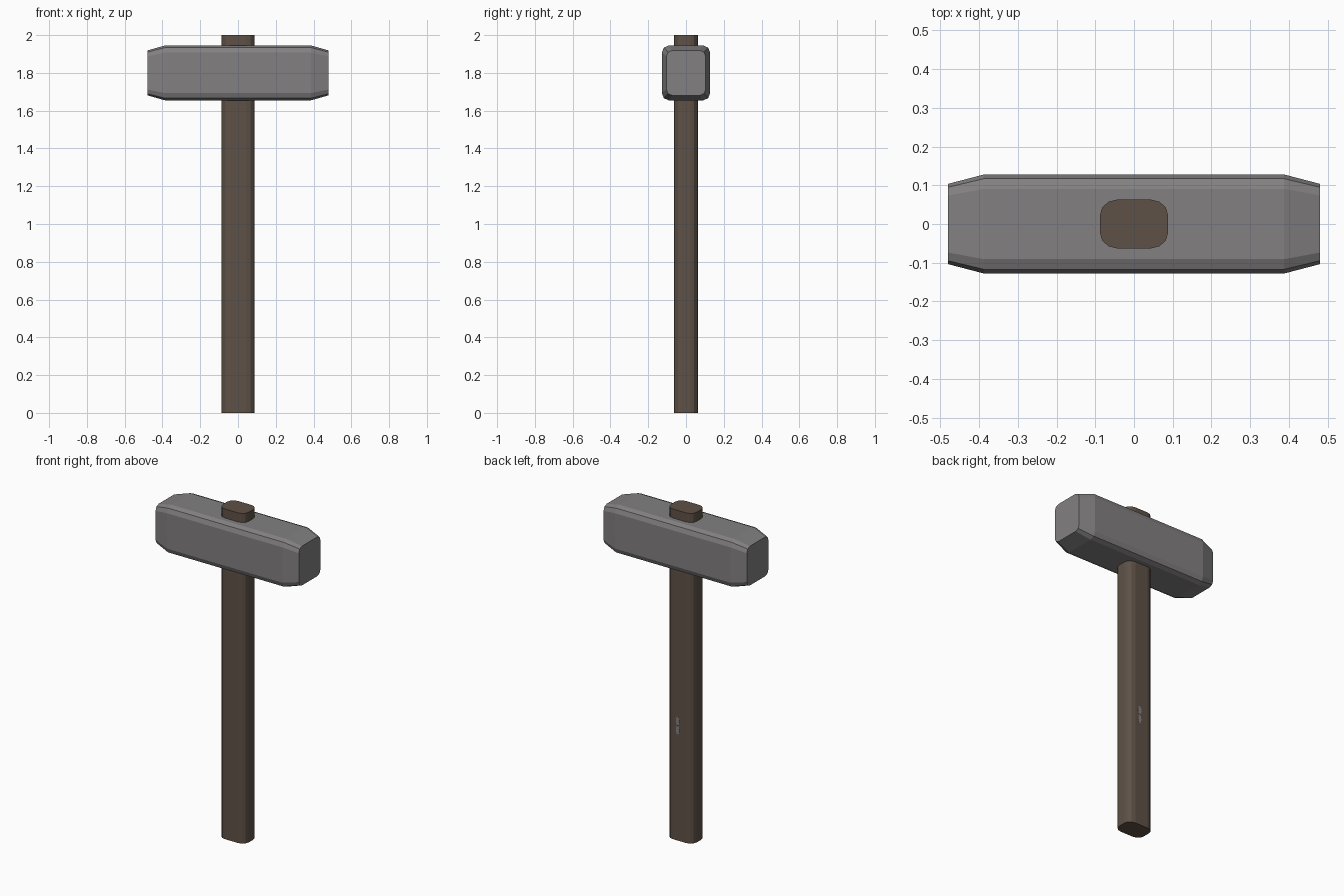
import bpy, bmesh, math
from mathutils import Vector

if "Cube" in bpy.data.objects:
    bpy.data.objects.remove(bpy.data.objects["Cube"])


def material(name, rgb):
    m = bpy.data.materials.new(name)
    m.diffuse_color = (*rgb, 1.0)
    m.use_nodes = True
    m.node_tree.nodes["Principled BSDF"].inputs["Base Color"].default_value = m.diffuse_color
    return m


steel = material("grey steel", (0.225, 0.216, 0.216))
wood = material("dark brown wood", (0.112, 0.083, 0.062))


def rounded_rect(hu, hv, ru, rv, seg):
    """Rounded rectangle outline, anticlockwise, with elliptical corners."""
    pts = []
    for q, (su, sv) in enumerate([(1, 1), (-1, 1), (-1, -1), (1, -1)]):
        for i in range(seg + 1):
            a = math.pi / 2 * (q + i / seg)
            pts.append((su * (hu - ru) + ru * math.cos(a),
                        sv * (hv - rv) + rv * math.sin(a)))
    return pts


def loft(name, rings, mat):
    """Join rings of equal point count into a closed solid."""
    bm = bmesh.new()
    loops = [[bm.verts.new(Vector(p)) for p in r] for r in rings]
    n = len(loops[0])
    for a, b in zip(loops, loops[1:]):
        for i in range(n):
            j = (i + 1) % n
            bm.faces.new((a[i], a[j], b[j], b[i]))
    bm.faces.new(loops[0][::-1])
    bm.faces.new(loops[-1])
    bmesh.ops.recalc_face_normals(bm, faces=bm.faces[:])
    me = bpy.data.meshes.new(name)
    bm.to_mesh(me)
    bm.free()
    me.materials.append(mat)
    ob = bpy.data.objects.new(name, me)
    bpy.context.collection.objects.link(ob)
    return ob


# Handle: rounded rectangular shaft running right through the head
shaft = rounded_rect(0.088, 0.063, 0.045, 0.04, 3)
loft("handle", [[(x, y, z) for x, y in shaft] for z in (0, 2)], wood)

# Head: chamfered block tapering at both striking ends
section = rounded_rect(0.128, 0.145, 0.037, 0.038, 2)
stations = [(-0.48, 0.81, 0.82), (-0.387, 1, 1), (0.387, 1, 1), (0.48, 0.81, 0.82)]
loft("hammer_head",
     [[(x, y * sy, 1.8 + z * sz) for y, z in section] for x, sy, sz in stations], steel)

# Two tiny grey flecks on the back of the handle
for k, z in enumerate((0.67, 0.725)):
    outline = [(0.012 + 0.012 * math.cos(t * math.pi / 4),
                z + 0.027 * math.sin(t * math.pi / 4)) for t in range(8)]
    loft(f"handle_fleck_{k + 1}",
         [[(x, y, h) for x, h in outline] for y in (0.061, 0.064)], steel)
